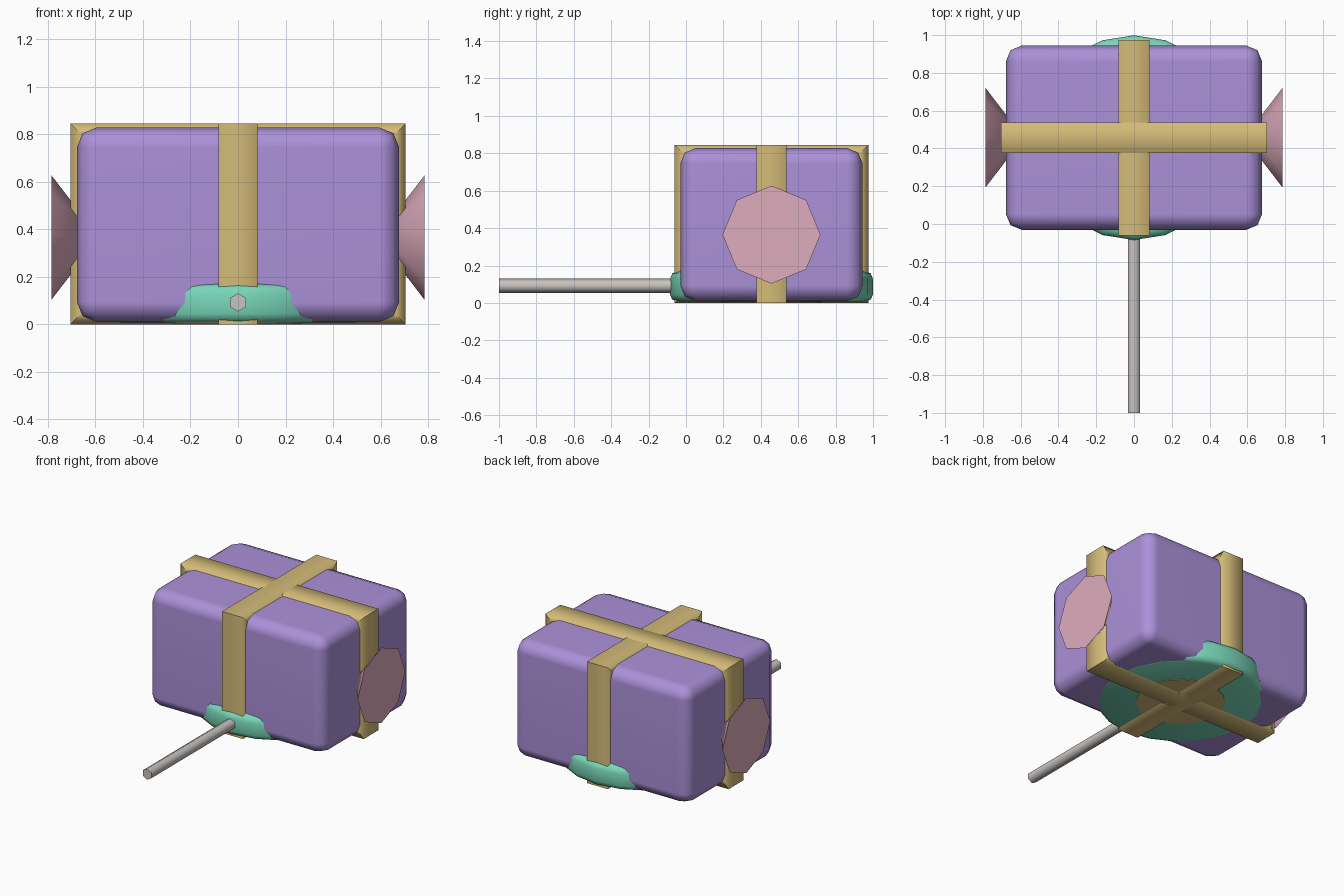
import bpy, bmesh, math
from mathutils import Vector, Matrix

if "Cube" in bpy.data.objects:
    bpy.data.objects.remove(bpy.data.objects["Cube"])

CY = 0.457  # centre of the parcel along y


def srgb(*c):
    return [((v / 255 + 0.055) / 1.055) ** 2.4 for v in c] + [1.0]


def material(name, *c):
    m = bpy.data.materials.new(name)
    m.diffuse_color = srgb(*c)
    m.use_nodes = True
    m.node_tree.nodes["Principled BSDF"].inputs["Base Color"].default_value = m.diffuse_color
    return m


PURPLE = material("purple", 172, 145, 217)
GOLD = material("gold", 212, 187, 120)
PINK = material("pink", 222, 172, 190)
GREEN = material("green", 120, 214, 184)
GREY = material("grey", 200, 195, 192)


def finish(name, bm, mat, angle=None):
    bmesh.ops.recalc_face_normals(bm, faces=bm.faces)
    me = bpy.data.meshes.new(name)
    bm.to_mesh(me)
    bm.free()
    me.materials.append(mat)
    ob = bpy.data.objects.new(name, me)
    bpy.context.collection.objects.link(ob)
    if angle:
        bpy.ops.object.select_all(action='DESELECT')
        ob.select_set(True)
        bpy.context.view_layer.objects.active = ob
        bpy.ops.object.shade_smooth_by_angle(angle=math.radians(angle))
    return ob


def turned(name, profile, sides, matrix, mat, angle=None):
    """Closed solid of revolution from (radius, height) pairs."""
    bm = bmesh.new()
    rings = []
    for r, h in profile:
        rings.append([bm.verts.new((r * math.cos(math.tau * i / sides),
                                    r * math.sin(math.tau * i / sides), h))
                      for i in range(sides)])
    for a, b in zip(rings, rings[1:]):
        for i in range(sides):
            j = (i + 1) % sides
            bm.faces.new((a[i], a[j], b[j], b[i]))
    bm.faces.new(rings[0])
    bm.faces.new(rings[-1])
    bm.transform(matrix)
    return finish(name, bm, mat, angle)


def strap(name, half, along_x):
    """Rectangular band looped around the parcel, with mitred corners."""
    bm = bmesh.new()
    w, t, top = 0.081, 0.07, 0.845
    loops = []
    for side, inset in ((-w, 0), (w, 0), (w, t), (-w, t)):
        loop = []
        for u, z in ((-half + inset, inset), (half - inset, inset),
                     (half - inset, top - inset), (-half + inset, top - inset)):
            co = (u, side + CY, z) if along_x else (side, u + CY, z)
            loop.append(bm.verts.new(co))
        loops.append(loop)
    for k in range(4):
        a, b = loops[k], loops[(k + 1) % 4]
        for i in range(4):
            j = (i + 1) % 4
            bm.faces.new((a[i], a[j], b[j], b[i]))
    # soft along the band, sharp across the mitres
    for f in bm.faces:
        f.smooth = True
    ring_edges = {frozenset((l[i], l[(i + 1) % 4])) for l in loops for i in range(4)}
    for e in bm.edges:
        e.smooth = frozenset(e.verts) in ring_edges
    return finish(name, bm, GOLD)


# rounded main box
bm = bmesh.new()
bmesh.ops.create_cube(bm, size=1)
bm.transform(Matrix.Translation((0, CY, 0.419)) @ Matrix.Diagonal((1.356, 0.975, 0.818, 1)))
bmesh.ops.bevel(bm, geom=bm.edges[:], offset=0.083, segments=2, profile=0.5, affect='EDGES')
body = finish("box_body", bm, PURPLE, 60)
body.modifiers.new("even_shading", 'WEIGHTED_NORMAL').keep_sharp = True

# two crossing straps
strap("strap_sideways", 0.705, True)
strap("strap_lengthways", 0.518, False)

# round base dish, poking out at front and back
turned("base_dish",
       [(0.505, 0.007), (0.532, 0.02), (0.542, 0.045), (0.542, 0.13), (0.53, 0.158), (0.5, 0.17)],
       20, Matrix.Translation((0, CY, 0)) @ Matrix.Rotation(math.pi / 2, 4, 'Z'), GREEN, 50)

# small hub plate under the dish
turned("base_hub", [(0.28, 0.004), (0.28, 0.012)], 20,
       Matrix.Translation((0, CY, 0)), GOLD)

# flared funnels on both ends
for label, s in (("right", 1), ("left", -1)):
    turned("funnel_" + label, [(0.06, 0.63), (0.262, 0.785)], 8,
           Matrix.Translation((0, CY, 0.365)) @ Matrix.Rotation(s * math.pi / 2, 4, 'Y'),
           PINK, 50)

# six-sided rod reaching forward
turned("front_rod", [(0.038, 0.0), (0.038, 1.0)], 6,
       Matrix.Translation((0, 0, 0.092)) @ Matrix.Rotation(math.pi / 2, 4, 'X')
       @ Matrix.Rotation(math.pi / 2, 4, 'Z'), GREY, 65)
